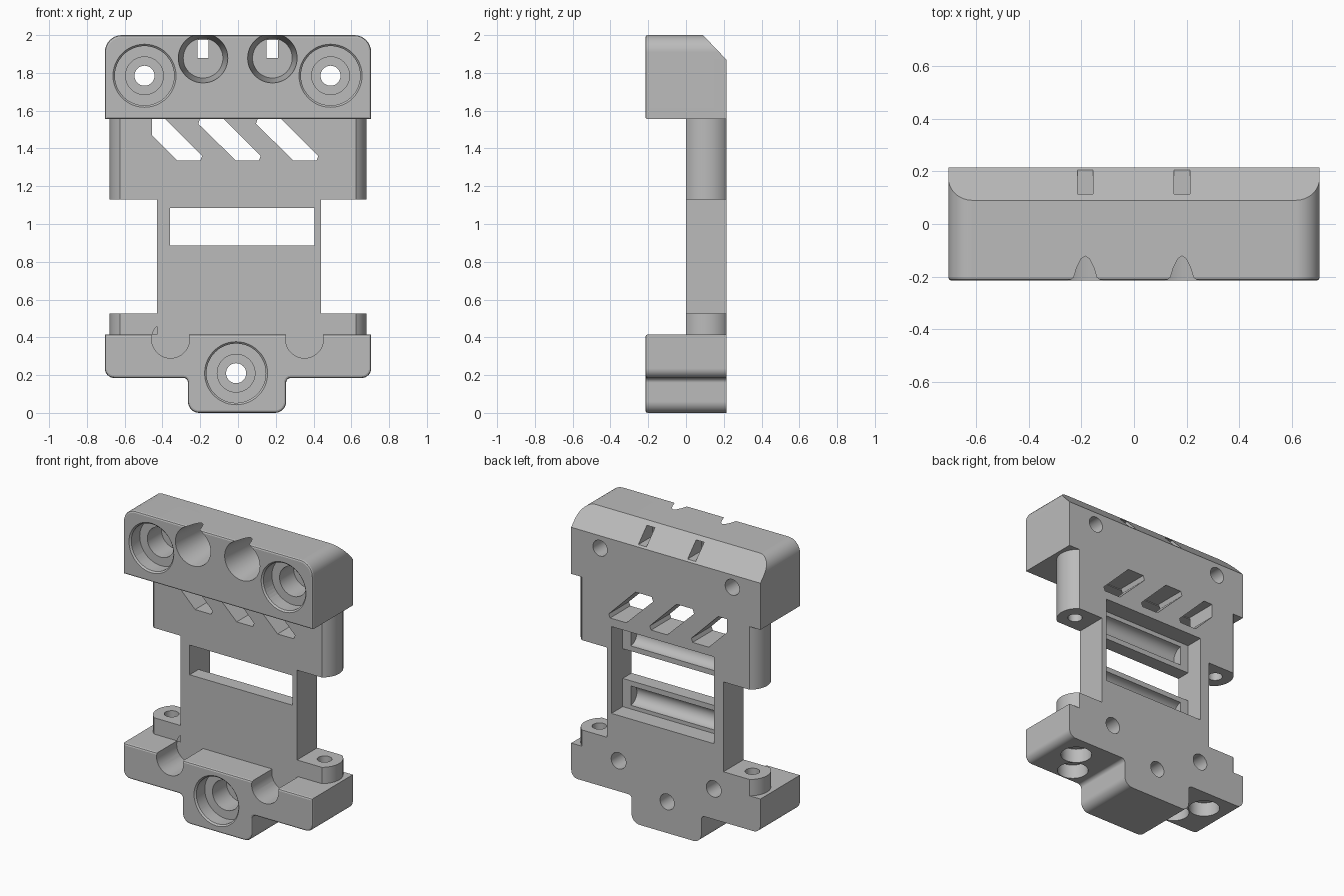
import bpy, bmesh, math
from mathutils import Vector, Matrix

cube = bpy.data.objects.get("Cube")
if cube:
    bpy.data.objects.remove(cube)

grey = bpy.data.materials.new("plain grey")
grey.use_nodes = True
grey.diffuse_color = (0.5, 0.5, 0.5, 1)
grey.node_tree.nodes["Principled BSDF"].inputs["Base Color"].default_value = (0.5, 0.5, 0.5, 1)

FRONT, MID, BACK = -0.215, 0.0, 0.215


def finish(bm, name):
    bmesh.ops.recalc_face_normals(bm, faces=bm.faces[:])
    mesh = bpy.data.meshes.new(name)
    bm.to_mesh(mesh)
    bm.free()
    mesh.materials.append(grey)
    ob = bpy.data.objects.new(name, mesh)
    bpy.context.collection.objects.link(ob)
    return ob


def rounded(corners, steps=8):
    """Outline from (u, v, radius) corners; right angles become arcs."""
    out = []
    for i, (u, v, r) in enumerate(corners):
        p = Vector((u, v))
        if not r:
            out.append(p)
            continue
        a = (Vector(corners[i - 1][:2]) - p).normalized()
        b = (Vector(corners[(i + 1) % len(corners)][:2]) - p).normalized()
        for k in range(steps + 1):
            t = math.pi / 2 * k / steps
            out.append(p + r * (a + b) - r * (b * math.cos(t) + a * math.sin(t)))
    return out


def extrude(name, outline, lo, hi, axis="Y", soft_front=0):
    """Prism of an outline along one axis, with optional softened front rim."""
    place = {"X": lambda u, v, w: (w, u, v),
             "Y": lambda u, v, w: (u, w, v),
             "Z": lambda u, v, w: (u, v, w)}[axis]
    bm = bmesh.new()
    base = bm.faces.new([bm.verts.new(place(p[0], p[1], lo)) for p in outline])
    rim = base.edges[:]
    top = bmesh.ops.extrude_face_region(bm, geom=[base], use_keep_orig=True)["geom"]
    for v in top:
        if isinstance(v, bmesh.types.BMVert):
            v.co += Vector(place(0, 0, hi - lo))
    bmesh.ops.recalc_face_normals(bm, faces=bm.faces[:])
    if soft_front:
        bmesh.ops.bevel(bm, geom=rim, offset=soft_front, segments=2,
                        affect="EDGES", profile=0.5)
    return finish(bm, name)


def box(name, x0, x1, y0, y1, z0, z1):
    return extrude(name, [(x0, z0), (x1, z0), (x1, z1), (x0, z1)], y0, y1)


def cone(name, x, y, z, r1, r2, length, axis="Y", sides=48):
    """Round cutter starting at a point and running along +axis."""
    turn = {"X": Matrix.Rotation(math.pi / 2, 4, "Y"),
            "Y": Matrix.Rotation(-math.pi / 2, 4, "X"),
            "Z": Matrix.Identity(4)}[axis]
    bm = bmesh.new()
    bmesh.ops.create_cone(bm, cap_ends=True, segments=sides, radius1=r1, radius2=r2,
                          depth=length,
                          matrix=Matrix.Translation((x, y, z)) @ turn
                          @ Matrix.Translation((0, 0, length / 2)))
    return finish(bm, name)


def combine(target, other, operation):
    mod = target.modifiers.new("combine", "BOOLEAN")
    mod.operation, mod.solver, mod.object = operation, "EXACT", other
    bpy.ops.object.select_all(action="DESELECT")
    bpy.context.view_layer.objects.active = target
    target.select_set(True)
    bpy.ops.object.modifier_apply(modifier=mod.name)
    bpy.data.objects.remove(other)


# Upper clamp block with a sloped rear top edge
body = extrude("bracket_body", rounded([(-0.705, 1.555, 0), (0.705, 1.555, 0),
                                        (0.705, 2, 0.09), (-0.705, 2, 0.09)]),
               FRONT, BACK, soft_front=0.012)
combine(body, extrude("rear_slope", [(0.09, 2), (0.29, 1.79), (0.29, 2.1), (0.09, 2.1)],
                      -1, 1, "X"), "DIFFERENCE")

# Lower block with a central tongue
lower = [(-0.705, 0.415, 0), (-0.705, 0.185, 0.05), (-0.265, 0.185, 0.025), (-0.265, 0, 0.06),
         (0.255, 0, 0.06), (0.255, 0.185, 0.025), (0.705, 0.185, 0.05), (0.705, 0.415, 0)]
parts = [extrude("lower_block", rounded(lower), FRONT, BACK, soft_front=0.012)]


# Bowed-end shoulders and tabs, and the thin plate between the blocks
def bowed_end(side):
    cx, cy, r, half = 0.5474, BACK / 2, 0.1326, 0.945
    return [(side * (cx + r * math.cos(t)), cy + side * r * math.sin(t))
            for t in [half * (k / 8 - 1) for k in range(17)]]


bowed = bowed_end(1) + bowed_end(-1)
parts += [extrude("shoulders", bowed, 1.13, 1.6, "Z"),
          extrude("lower_tabs", bowed, 0.35, 0.525, "Z"),
          box("middle_plate", -0.43, 0.44, MID, BACK, 0.35, 1.6)]
for part in parts:
    combine(body, part, "UNION")

# Window, rear recess and its two round grooves
cuts = [box("window", -0.36, 0.405, -0.1, 0.3, 0.885, 1.085),
        box("rear_recess", -0.36, 0.405, 0.095, 0.3, 0.695, 1.28)]
for z in (0.785, 1.185):
    cuts.append(cone("groove", -0.3, 0.095, z, 0.065, 0.065, 0.645, "X"))

# Slanted vents
vent = [(-0.2, 1.56), (-0.21, 1.53), (-0.01, 1.335), (0.11, 1.335), (0.12, 1.36), (-0.08, 1.56)]
end_vent = [(-0.455, 1.56), (-0.455, 1.47), (-0.32, 1.335), (-0.2, 1.335), (-0.19, 1.36), (-0.39, 1.56)]
for shape in (end_vent, vent, [(x + 0.305, z) for x, z in vent]):
    cuts.append(extrude("vent", shape, -0.01, 0.3))

# Stepped bolt bores
for x, z in ((-0.495, 1.785), (0.49, 1.785), (-0.01, 0.21)):
    cuts += [cone("bore_rim", x, FRONT - 0.01, z, 0.177, 0.155, 0.022),
             cone("bore_wide", x, FRONT - 0.02, z, 0.157, 0.157, 0.12),
             cone("bore_step", x, FRONT, z, 0.1, 0.1, 0.25),
             cone("bolt_hole", x, FRONT, z, 0.053, 0.053, 0.6)]

# Countersunk holes at the plate foot
for x in (-0.357, 0.352):
    cuts += [cone("sink_bore", x, FRONT - 0.05, 0.39, 0.1, 0.1, 0.265),
             cone("sink_cone", x, MID, 0.39, 0.1, 0.055, 0.1),
             cone("sink_hole", x, MID, 0.39, 0.055, 0.055, 0.4)]

# Upper pockets with narrow slits to the rear slope
for x in (-0.185, 0.182):
    cuts += [cone("pocket", x, FRONT - 0.01, 1.878, 0.132, 0.105, 0.28),
             box("slit", x - 0.03, x + 0.03, 0, 0.4, 1.88, 1.975)]

# Pin holes in shoulders and tabs, and round sockets underneath
for s in (-1, 1):
    cuts += [cone("shoulder_pin_hole", s * 0.57, 0.1075, 1.08, 0.045, 0.045, 0.2, "Z"),
             cone("tab_pin_hole", s * 0.57, 0.1075, 0.4, 0.045, 0.045, 0.2, "Z"),
             cone("rear_socket", s * 0.52, 0.06, 0.1, 0.096, 0.096, 0.18, "Z"),
             cone("front_socket", s * 0.41, -0.105, 0.1, 0.096, 0.096, 0.18, "Z")]

for cutter in cuts:
    combine(body, cutter, "DIFFERENCE")

# Smooth the round walls and keep crisp edges
bpy.ops.object.select_all(action="DESELECT")
bpy.context.view_layer.objects.active = body
body.select_set(True)
bpy.ops.object.shade_smooth_by_angle(angle=math.radians(20))
body.modifiers.new("even_shading", "WEIGHTED_NORMAL").keep_sharp = True
